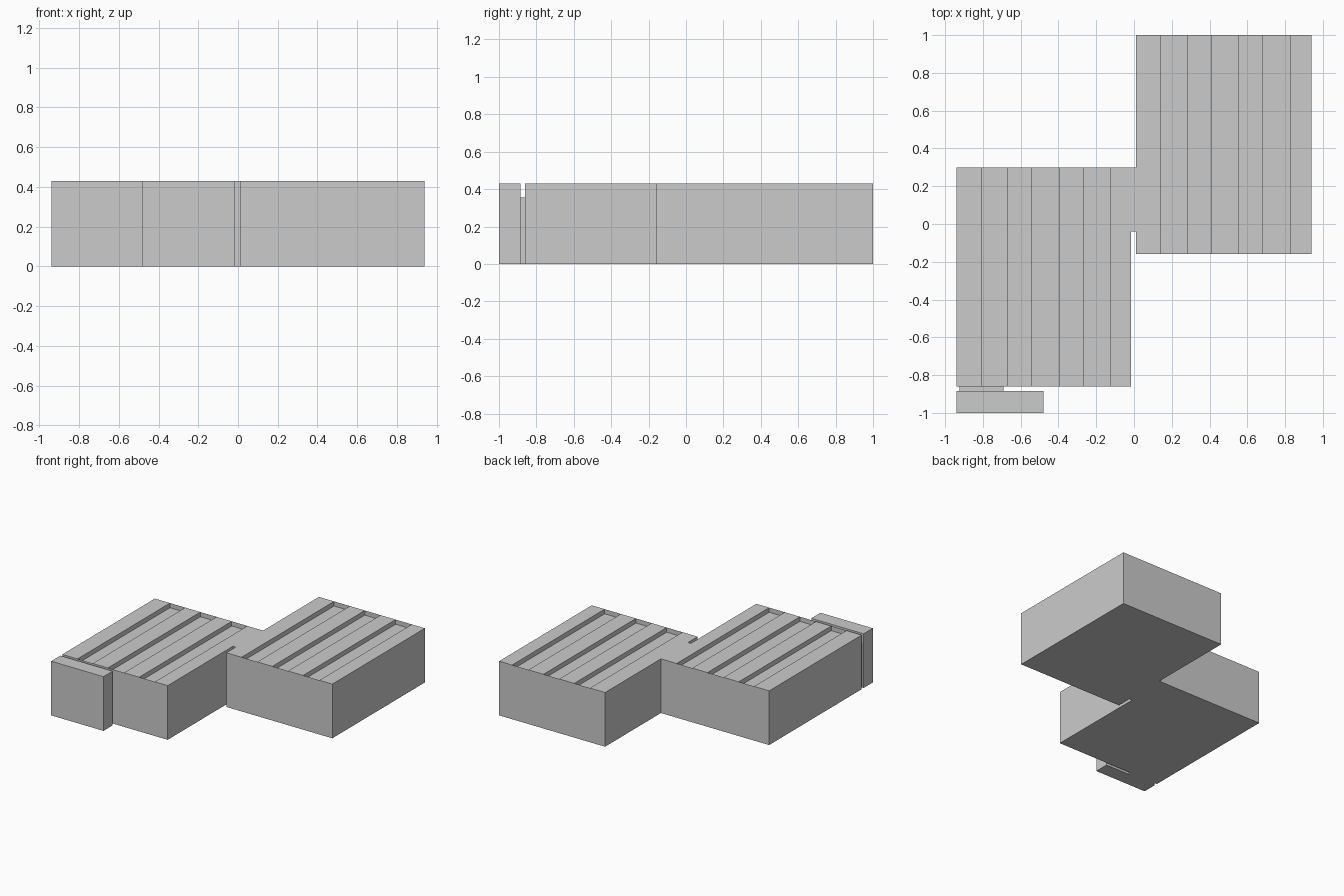
import bpy
import bmesh

if "Cube" in bpy.data.objects:
    bpy.data.objects.remove(bpy.data.objects["Cube"])

H = 0.43       # wall height
DEPTH = 0.037  # depth of the roof channels


def finish(name, bm):
    mesh = bpy.data.meshes.new(name)
    bm.to_mesh(mesh)
    bm.free()
    obj = bpy.data.objects.new(name, mesh)
    bpy.context.collection.objects.link(obj)
    return obj


def box(name, x0, x1, y0, y1, z0, z1):
    bm = bmesh.new()
    bmesh.ops.create_cube(bm, size=1)
    for v in bm.verts:
        v.co.x = x0 if v.co.x < 0 else x1
        v.co.y = y0 if v.co.y < 0 else y1
        v.co.z = z0 if v.co.z < 0 else z1
    return finish(name, bm)


def shell(name, outline):
    """Floor and thin walls around an anticlockwise outline, open on top."""
    bm = bmesh.new()
    low = [bm.verts.new((x, y, 0)) for x, y in outline]
    high = [bm.verts.new((x, y, H)) for x, y in outline]
    bm.faces.new(low[::-1])
    n = len(outline)
    for i in range(n):
        j = (i + 1) % n
        bm.faces.new((low[i], low[j], high[j], high[i]))
    return finish(name, bm)


def channel_roof(name, xs, y0, y1):
    """Flat roof with every second strip sunk into a channel."""
    profile = []
    for i in range(len(xs) - 1):
        z = H - DEPTH * (i % 2)
        profile += [(xs[i], z), (xs[i + 1], z)]
    bm = bmesh.new()
    near = [bm.verts.new((x, y0, z)) for x, z in profile]
    far = [bm.verts.new((x, y1, z)) for x, z in profile]
    for i in range(len(profile) - 1):
        bm.faces.new((near[i], near[i + 1], far[i + 1], far[i]))
    return finish(name, bm)


# Walls and floor of the two joined halls
shell("hall_walls", [
    (-0.94, -0.86), (-0.015, -0.86), (-0.015, -0.04), (0.01, -0.04),
    (0.01, -0.16), (0.94, -0.16), (0.94, 1.0), (0.01, 1.0),
    (0.01, 0.30), (-0.94, 0.30)])

# Channelled roofs
channel_roof("left_roof", [-0.94, -0.807, -0.673, -0.54, -0.398, -0.265, -0.128, -0.015],
             -0.86, 0.30)
channel_roof("right_roof", [0.01, 0.143, 0.281, 0.413, 0.551, 0.683, 0.826, 0.94],
             -0.16, 1.0)

# Roof strip over the link between the halls
bm = bmesh.new()
bm.faces.new([bm.verts.new((x, y, H)) for x, y in
              ((-0.015, -0.04), (0.01, -0.04), (0.01, 0.30), (-0.015, 0.30))])
finish("link_roof", bm)

# Front annex and its lower connector
box("front_annex", -0.94, -0.48, -1.0, -0.885, 0, H)
box("annex_connector", -0.925, -0.69, -0.885, -0.86, 0, 0.355)
